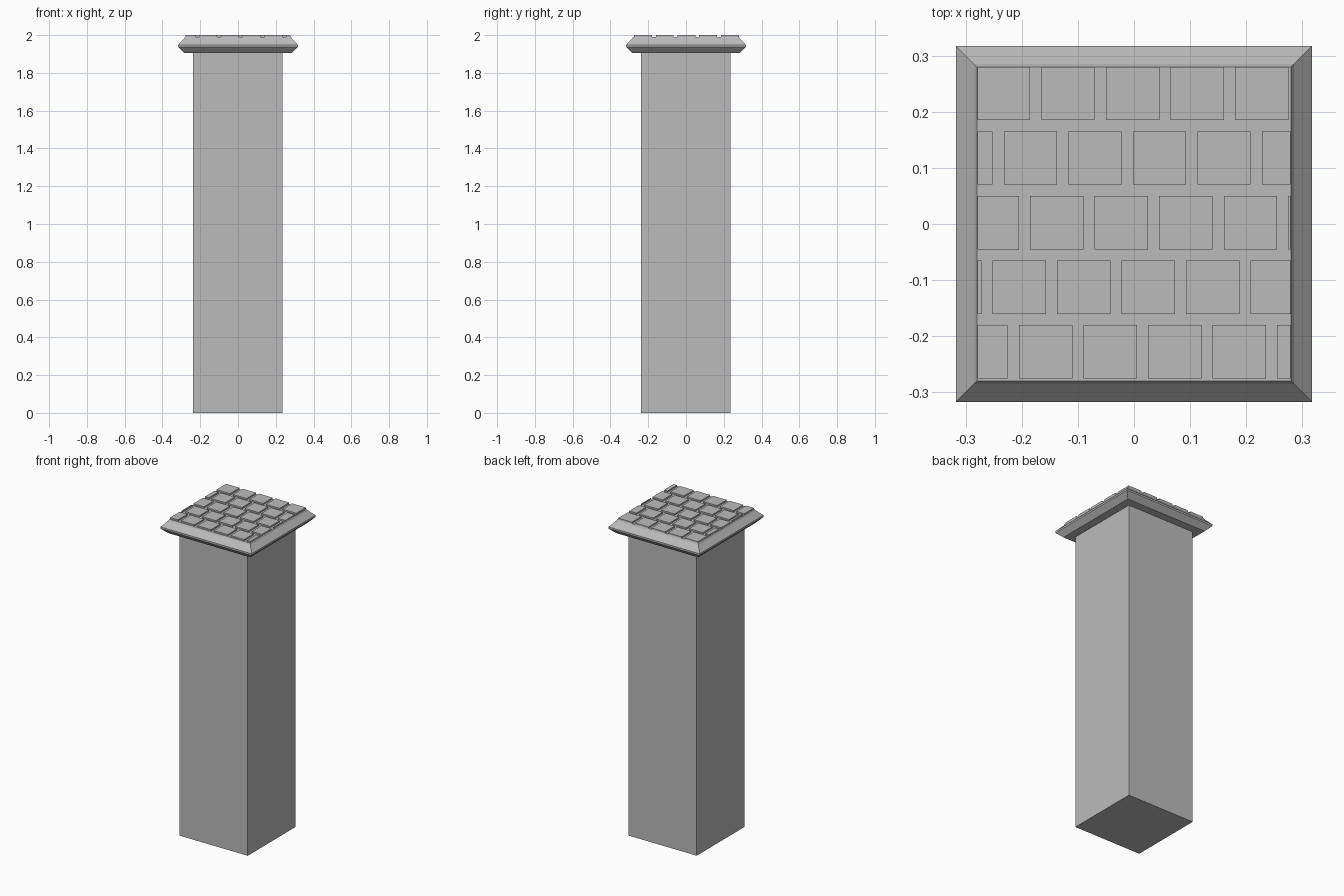
import bpy
import bmesh

cube = bpy.data.objects.get("Cube")
if cube:
    bpy.data.objects.remove(cube, do_unlink=True)

stone = bpy.data.materials.new("grey stone")
stone.use_nodes = True
GREY = (0.5, 0.5, 0.5, 1)
stone.diffuse_color = GREY
stone.node_tree.nodes["Principled BSDF"].inputs["Base Color"].default_value = GREY


def finish(name, bm):
    bmesh.ops.recalc_face_normals(bm, faces=bm.faces)
    mesh = bpy.data.meshes.new(name)
    bm.to_mesh(mesh)
    bm.free()
    mesh.materials.append(stone)
    obj = bpy.data.objects.new(name, mesh)
    bpy.context.collection.objects.link(obj)


def square_stack(name, profile, cx=0, cy=0):
    """Loft square rings given as (half width, height) and cap both ends."""
    bm = bmesh.new()
    rings = [[bm.verts.new((cx + sx * h, cy + sy * h, z))
              for sx, sy in ((-1, -1), (1, -1), (1, 1), (-1, 1))]
             for h, z in profile]
    for low, high in zip(rings, rings[1:]):
        for i in range(4):
            j = (i + 1) % 4
            bm.faces.new((low[i], low[j], high[j], high[i]))
    bm.faces.new(rings[0])
    bm.faces.new(rings[-1])
    finish(name, bm)


# Plain square shaft and moulded cap slab
square_stack("shaft", [(0.237, 0), (0.237, 1.92)], -0.002, -0.002)
square_stack("cap", [(0.285, 1.905), (0.317, 1.937), (0.317, 1.948),
                     (0.285, 1.982), (0.28, 1.991)])

# Raised paving blocks in staggered rows, trimmed at the cap edge
EDGE, SIZE, PITCH = 0.279, 0.095, 0.115
row_starts = [-0.32, -0.367, -0.3, -0.347, -0.28]
bm = bmesh.new()
for row, start in enumerate(row_starts):
    y0 = -0.275 + row * PITCH
    for col in range(6):
        x0 = max(start + col * PITCH, -EDGE)
        x1 = min(start + col * PITCH + SIZE, EDGE)
        if x1 - x0 < 0.002:
            continue
        block = bmesh.ops.create_cube(bm, size=1)["verts"]
        bmesh.ops.scale(bm, vec=(x1 - x0, SIZE, 0.012), verts=block)
        bmesh.ops.translate(bm, vec=((x0 + x1) / 2, y0 + SIZE / 2, 1.994), verts=block)
finish("paving_blocks", bm)
